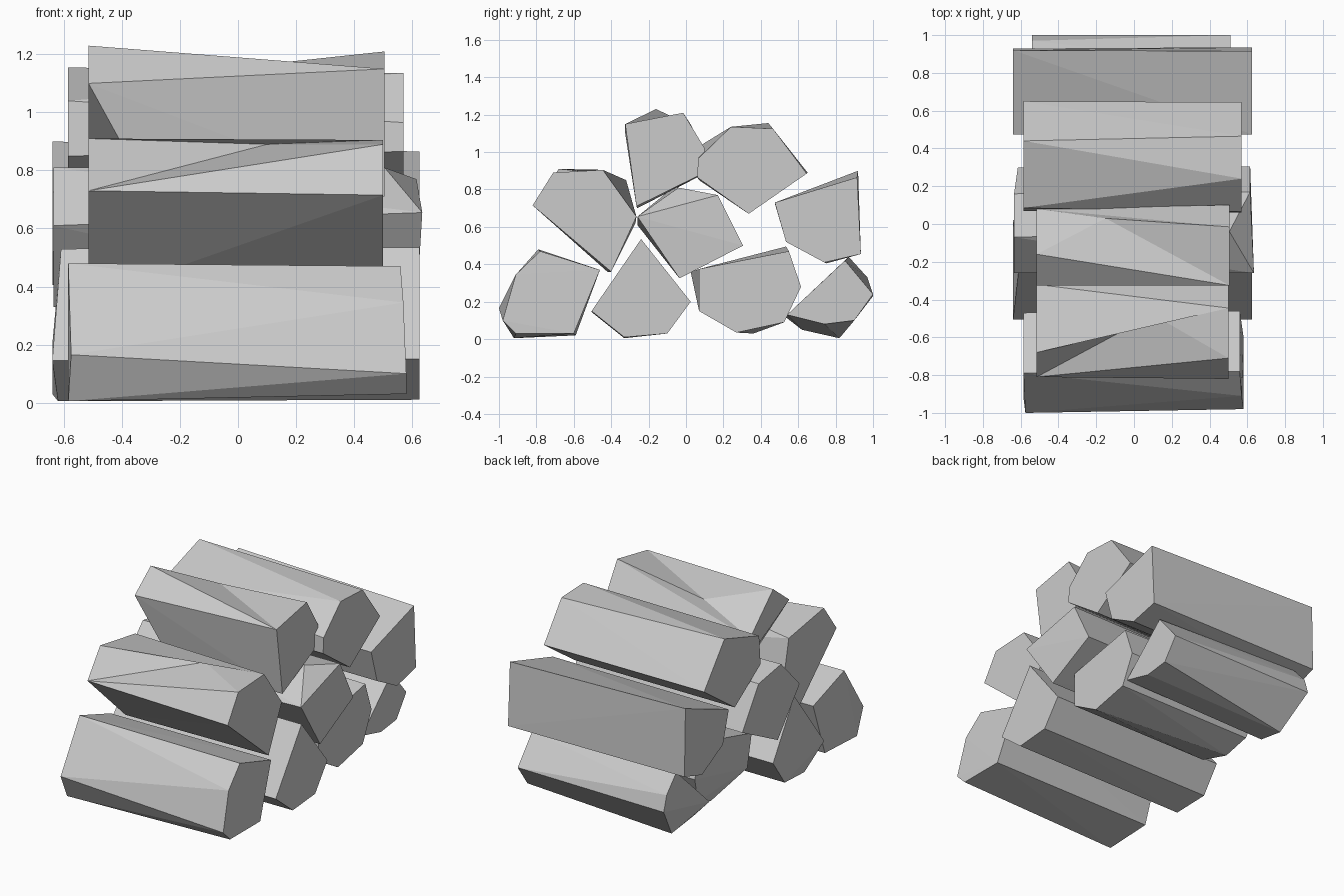
import bpy
import bmesh
from mathutils import Vector

cube = bpy.data.objects.get("Cube")
if cube:
    bpy.data.objects.remove(cube, do_unlink=True)

stone = bpy.data.materials.new("stone_grey")
stone.use_nodes = True
grey = (0.6, 0.6, 0.6, 1)
stone.diffuse_color = grey
stone.node_tree.nodes["Principled BSDF"].inputs["Base Color"].default_value = grey


def end_points(x, profile):
    """Place (y, z) points on an end plane; a third value insets that corner toward the middle."""
    side = 1 if x > 0 else -1
    return [Vector((x - side * (p[2] if len(p) > 2 else 0), p[0], p[1])) for p in profile]


def nearest(bm, point):
    return min(bm.verts, key=lambda v: (v.co - point).length)


def beam(name, x_left, x_right, left, right, dent=None):
    """Rough-hewn beam: faceted skin stretched between two end profiles.
    dent = (corner on the left end, corner on the right end, dented position)"""
    left_end = end_points(x_left, left)
    right_end = end_points(x_right, right)
    bm = bmesh.new()
    for point in left_end + right_end:
        bm.verts.new(point)
    bmesh.ops.convex_hull(bm, input=bm.verts[:])
    loose = [v for v in bm.verts if not v.link_faces]
    bmesh.ops.delete(bm, geom=loose, context='VERTS')
    bmesh.ops.triangulate(bm, faces=bm.faces[:])
    bmesh.ops.recalc_face_normals(bm, faces=bm.faces[:])

    # Chipped ridge: split one long edge, fan its faces and push the middle inward
    if dent:
        i, j, place = dent
        a, b = nearest(bm, left_end[i]), nearest(bm, right_end[j])
        edge = next((e for e in a.link_edges if e.other_vert(a) == b), None)
        if edge:
            middle = bmesh.utils.edge_split(edge, a, 0.5)[1]
            for face in list(middle.link_faces):
                opposite = next(v for v in face.verts if v not in (a, b, middle))
                bmesh.utils.face_split(face, middle, opposite)
            middle.co = Vector(place)
            bm.normal_update()

    mesh = bpy.data.meshes.new(name)
    bm.to_mesh(mesh)
    bm.free()
    mesh.materials.append(stone)
    obj = bpy.data.objects.new(name, mesh)
    bpy.context.collection.objects.link(obj)


# Bottom layer, front to back
beam("bottom_front_beam", -0.585, 0.58,
     left=[(-.79, .48), (-.47, .37), (-.59, .02), (-.92, .005), (-1, .165, .01)],
     right=[(-.78, .47, .02), (-.46, .37, .02), (-.6, .03), (-.91, .03), (-.98, .1),
            (-.91, .345, .01)])
beam("bottom_second_beam", -0.64, 0.625,
     left=[(-.24, .53, .03), (.02, .2), (-.1, .03), (-.33, .005, .02), (-.505, .145)],
     right=[(-.24, .535), (.025, .2), (-.1, .03), (-.33, .01), (-.505, .15)])
beam("bottom_third_beam", -0.49, 0.53,
     left=[(.025, .36), (.535, .495), (.61, .28), (.52, .09, .04), (.36, .03, .06), (.07, .15)],
     right=[(.07, .375), (.55, .47), (.615, .28), (.525, .09), (.27, .035), (.07, .15)])
beam("bottom_back_beam", -0.54, 0.51,
     left=[(.53, .12), (.87, .44), (.97, .33), (1, .23), (.82, .005, .07), (.62, .05, .05)],
     right=[(.54, .13), (.85, .42), (1, .24), (.9, .1), (.74, .08)])

# Middle layer
beam("middle_front_beam", -0.515, 0.5,
     left=[(-.81, .73), (-.68, .91), (-.32, .85), (-.27, .62), (-.42, .36)],
     right=[(-.82, .715), (-.71, .89), (-.445, .905), (-.265, .655), (-.4, .36)],
     dent=(1, 1, (.1, -.48, .89)))
beam("middle_centre_beam", -0.635, 0.635,
     left=[(-.26, .61), (-.07, .81), (.16, .77), (.3, .5, .02), (-.035, .33)],
     right=[(-.26, .655), (-.04, .81, .13), (.17, .77, .02), (.305, .5, .02), (-.035, .325, .02)])
beam("middle_back_beam", -0.64, 0.625,
     left=[(.475, .725), (.92, .9), (.93, .46), (.75, .405), (.535, .52)],
     right=[(.475, .73), (.915, .865), (.935, .455), (.74, .41), (.535, .52)])

# Top layer
beam("top_front_beam", -0.515, 0.505,
     left=[(-.325, 1.1), (-.16, 1.23), (.08, 1.0), (.09, .88), (-.26, .7, .22)],
     right=[(-.325, 1.15), (-.015, 1.21), (.1, 1.02), (.09, .885), (-.265, .71)],
     dent=(1, 1, (-.15, .03, 1.14)))
beam("top_back_beam", -0.585, 0.57,
     left=[(.07, .85), (.085, 1.04), (.44, 1.155), (.65, .89), (.335, .67)],
     right=[(.06, .865), (.065, .965), (.24, 1.135), (.465, 1.125), (.645, .885), (.335, .67)])
